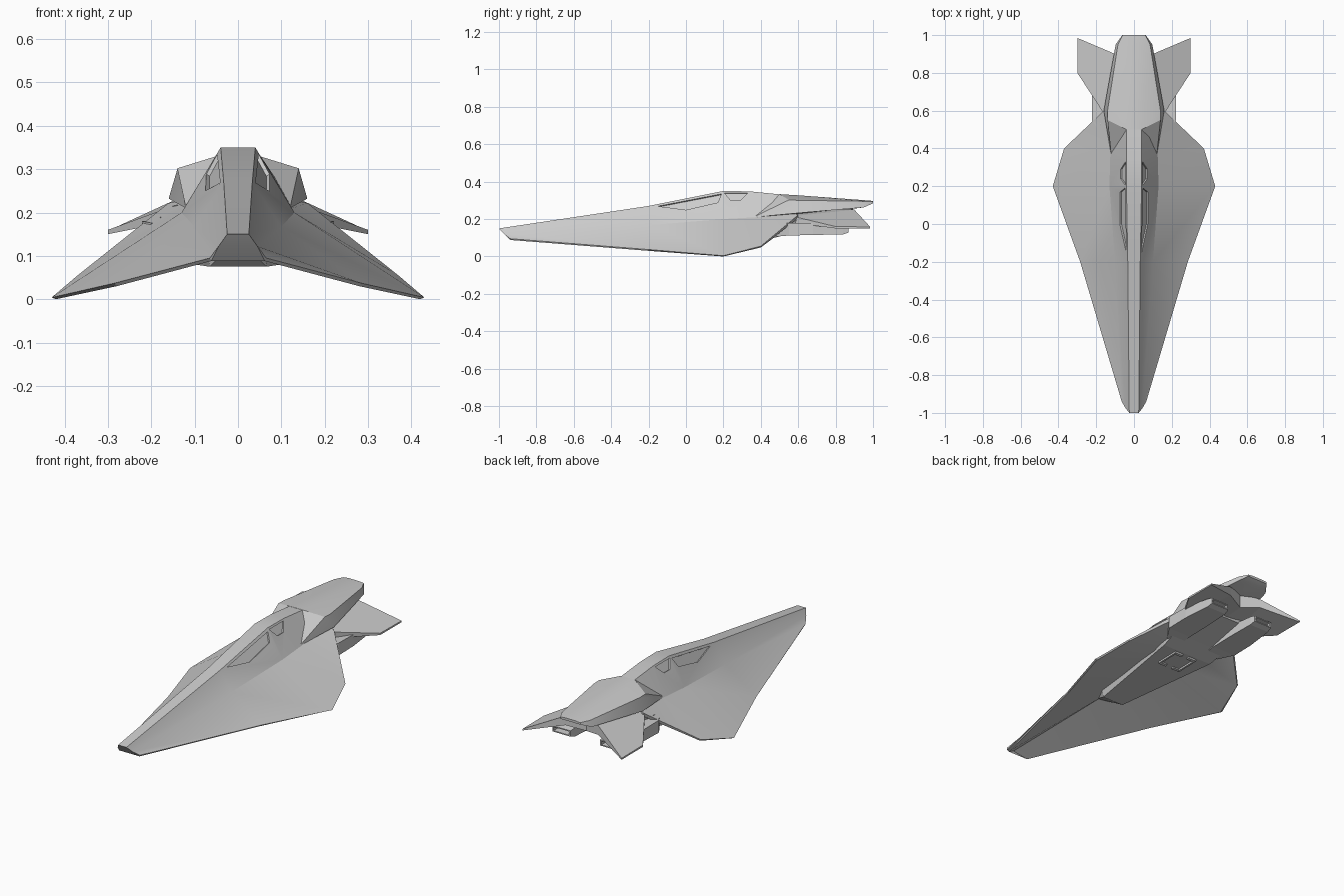
import bpy, bmesh, math
from mathutils import Vector

if "Cube" in bpy.data.objects:
    bpy.data.objects.remove(bpy.data.objects["Cube"])


def make(name, rings, smooth=True):
    """Skin a list of closed rings and cap both ends."""
    bm = bmesh.new()
    vs = [[bm.verts.new(p) for p in r] for r in rings]
    for a, b in zip(vs, vs[1:]):
        n = len(a)
        for i in range(n):
            j = (i + 1) % n
            bm.faces.new((a[i], a[j], b[j], b[i]))
    bm.faces.new(vs[0])
    bm.faces.new(vs[-1][::-1])
    bmesh.ops.triangulate(bm, faces=[f for f in bm.faces if len(f.verts) > 4])
    bmesh.ops.recalc_face_normals(bm, faces=bm.faces)
    me = bpy.data.meshes.new(name)
    bm.to_mesh(me)
    bm.free()
    ob = bpy.data.objects.new(name, me)
    bpy.context.collection.objects.link(ob)
    if smooth:
        bpy.ops.object.select_all(action='DESELECT')
        ob.select_set(True)
        bpy.context.view_layer.objects.active = ob
        bpy.ops.object.shade_smooth_by_angle(angle=math.radians(20))
    return ob


def mirrored(half):
    """Complete a half cross-section across x = 0."""
    return half + [(-x, y, z) for x, y, z in reversed(half) if x > 0]


def sides(points, s):
    return [(s * x, y, z) for x, y, z in points]


# Hull with drooped delta wings: ridge, shoulder, wing edge, lower edge, keel
hull = make("hull", [mirrored(h) for h in (
    [(.025, -1, .15), (.045, -.975, .122), (.065, -.94, .095), (.062, -.94, .088), (0, -.975, .13)],
    [(.033, -.2, .27), (.10, -.2, .167), (.285, -.2, .037), (.28, -.2, .03), (0, -.2, .14)],
    [(.04, .2, .35), (.13, .2, .2), (.43, .2, .004), (.42, .2, 0), (0, .2, .15)],
    [(.04, .34, .348), (.125, .38, .21), (.37, .4, .055), (.365, .4, .048), (0, .4, .15)],
    [(.04, .52, .33), (.12, .58, .23), (.16, .6, .222), (.15, .6, .205), (0, .55, .16)],
)])


def side_point(x, y):
    """Point on the sloping fuselage side."""
    t = min(1, (y + .2) / .4)
    xa, za = .033 + .007 * t, .27 + .08 * t
    xb, zb = .10 + .03 * t, .167 + .033 * t
    return Vector((x, y, za + (zb - za) * (x - xa) / (xb - xa)))


# Sunken windows on the fuselage sides
windows = {
    "long_window": [(.041, -.15), (.074, 0), (.073, .17), (.048, .19)],
    "short_window": [(.046, .205), (.071, .24), (.071, .29), (.046, .33)],
}
normal = Vector((.86, -.08, .5))
for label, outline in windows.items():
    for s in (1, -1):
        pts = [side_point(x, y) for x, y in outline]
        rings = [sides([tuple(p + normal * d) for p in pts], s) for d in (-.009, .04)]
        cutter = make(label + "_cutter", rings, False)
        cutter.hide_render = True
        cutter.hide_set(True)
        cut = hull.modifiers.new(label, 'BOOLEAN')
        cut.object = cutter
        cut.operation = 'DIFFERENCE'
        cut.solver = 'EXACT'

# Tail boom with wedge shaped front shoulders
make("tail_boom", [mirrored(h) for h in (
    [(.04, .5, .333), (.14, .55, .302), (.12, .36, .21), (0, .4, .2)],
    [(.05, .6, .327), (.14, .6, .3), (.16, .6, .232), (0, .6, .22)],
    [(.04, .95, .301), (.085, .95, .295), (.097, .95, .262), (0, .95, .262)],
    [(.03, 1, .297), (.06, 1, .294), (.062, 1, .284), (0, 1, .284)],
)])

# Swept tail fins, joined under the boom
for s, side in ((1, "right"), (-1, "left")):
    make(side + "_tail_fin", [sides(r, s) for r in (
        [(0, .5, .25), (0, .86, .262), (0, .86, .18), (0, .5, .16)],
        [(.15, .57, .215), (.1, .9, .25), (.1, .9, .2), (.15, .57, .18)],
        [(.3, .8, .16), (.3, .985, .158), (.3, .985, .15), (.3, .8, .15)],
    )], False)

# Belly fairing that widens towards the engines
make("belly", [mirrored(h) for h in (
    [(.012, -.28, .17), (.008, -.28, .135), (0, -.28, .135)],
    [(.08, -.17, .15), (.065, -.17, .075), (0, -.17, .075)],
    [(.17, .43, .16), (.155, .43, .088), (0, .43, .088)],
    [(.18, .53, .19), (.165, .53, .115), (0, .53, .115)],
    [(.12, .75, .2), (.1, .75, .165), (0, .75, .165)],
)], False)


def box_ring(y, x0, x1, z0, z1):
    return [(x0, y, z0), (x1, y, z0), (x1, y, z1), (x0, y, z1)]


# Engines with hollow rear nozzles
for s, side in ((1, "right"), (-1, "left")):
    make(side + "_engine", [sides(r, s) for r in (
        box_ring(.47, .08, .17, .105, .17),
        box_ring(.55, .08, .222, .112, .18),
        box_ring(.68, .08, .222, .115, .178),
        box_ring(.84, .085, .205, .118, .165),
        box_ring(.87, .09, .2, .128, .16),
        box_ring(.87, .098, .192, .134, .154),
        box_ring(.82, .1, .19, .136, .152),
    )], False)

# Small raised bracket frames under the belly
for s, side in ((1, "right"), (-1, "left")):
    for i, (x0, x1, y0, y1) in enumerate((
            (.06, .07, .28, .42), (.02, .06, .28, .293), (.02, .06, .407, .42))):
        make(f"{side}_belly_bracket_{i}", [sides(r, s) for r in (
            box_ring(y0, x0, x1, .075, .1), box_ring(y1, x0, x1, .078, .1))], False)
